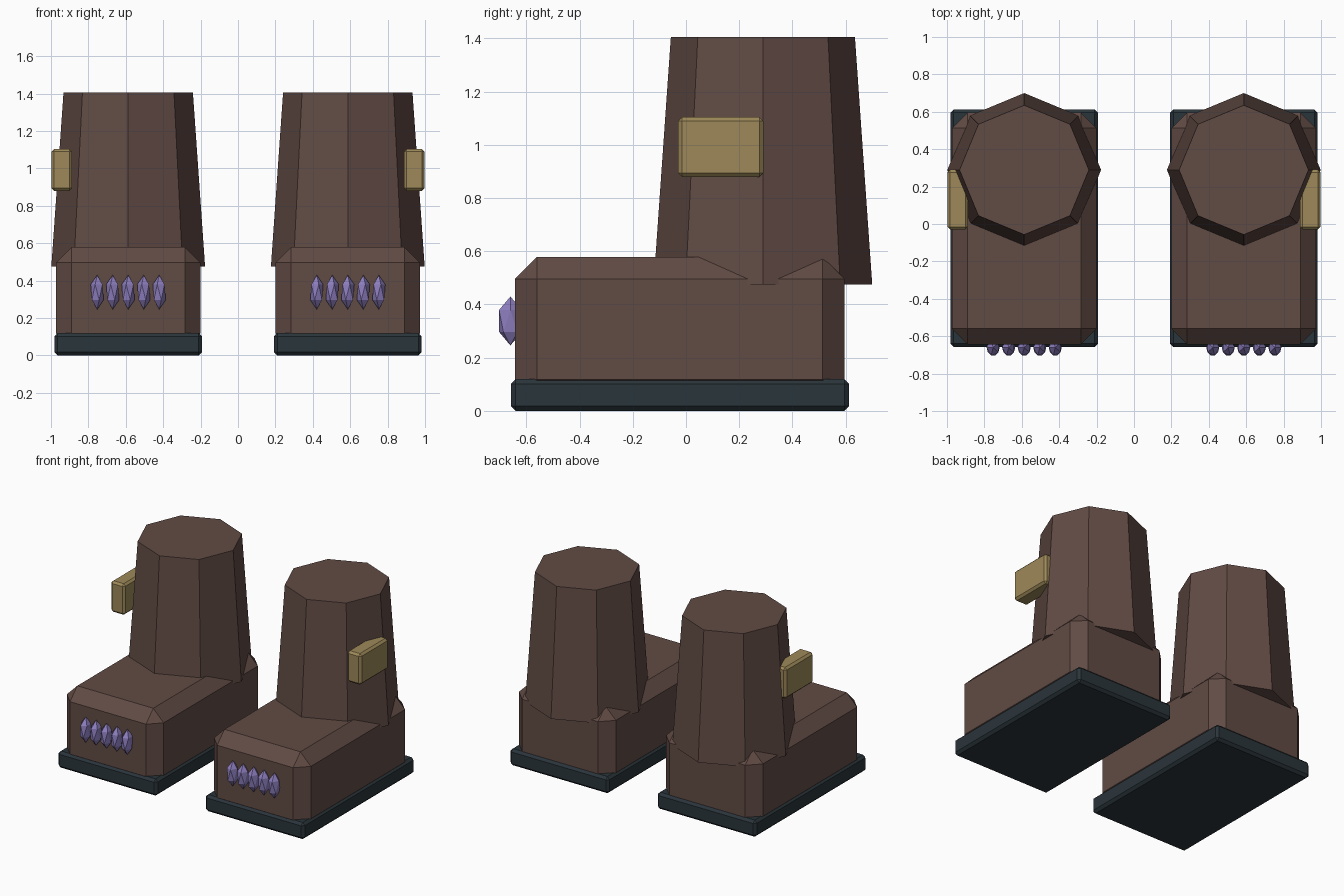
import bpy, bmesh
from math import pi
from mathutils import Matrix, Vector

if "Cube" in bpy.data.objects:
    bpy.data.objects.remove(bpy.data.objects["Cube"])

CX = 0.587  # centre of one boot


def material(name, rgb):
    m = bpy.data.materials.new(name)
    m.diffuse_color = (*rgb, 1)
    m.use_nodes = True
    m.node_tree.nodes["Principled BSDF"].inputs["Base Color"].default_value = m.diffuse_color
    return m


leather = material("leather", (0.12, 0.07, 0.058))
rubber = material("rubber", (0.023, 0.035, 0.043))
brass = material("brass", (0.34, 0.25, 0.10))
gem = material("gem", (0.27, 0.21, 0.52))


def finish(name, bm, mat):
    """Turn a bmesh into an object mirrored to the other boot."""
    bmesh.ops.recalc_face_normals(bm, faces=bm.faces[:])
    me = bpy.data.meshes.new(name)
    bm.to_mesh(me)
    bm.free()
    me.materials.append(mat)
    ob = bpy.data.objects.new(name, me)
    bpy.context.collection.objects.link(ob)
    mod = ob.modifiers.new("other_boot", 'MIRROR')
    mod.use_mirror_merge = False
    return ob


def chamfer_box(name, lo, hi, width, mat):
    lo, hi = Vector(lo), Vector(hi)
    bm = bmesh.new()
    bmesh.ops.create_cube(bm, size=1, matrix=Matrix.LocRotScale(
        (lo + hi) / 2, None, hi - lo))
    bmesh.ops.bevel(bm, geom=bm.edges[:], offset=width, segments=1,
                    affect='EDGES', profile=0.5)
    return finish(name, bm, mat)


# Sole, foot and outer buckle
chamfer_box("sole", (CX - 0.395, -0.658, 0), (CX + 0.395, 0.613, 0.12), 0.018, rubber)
chamfer_box("foot", (CX - 0.386, -0.643, 0.035), (CX + 0.386, 0.596, 0.579), 0.083, leather)
chamfer_box("buckle", (0.887, -0.03, 0.88), (0.998, 0.291, 1.104), 0.015, brass)

# Tapered eight-sided shaft
bm = bmesh.new()
bmesh.ops.create_cone(bm, cap_ends=True, segments=8, radius1=0.411, radius2=0.346,
                      depth=0.93, matrix=Matrix.Translation((CX, 0.289, 0.94)))
finish("shaft", bm, leather)

# Row of toe crystals
bm = bmesh.new()
for i in range(5):
    bmesh.ops.create_icosphere(bm, subdivisions=1, radius=1, matrix=Matrix.LocRotScale(
        Vector((CX + (i - 2) * 0.083, -0.66, 0.338)), None, Vector((0.039, 0.05, 0.092))))
finish("toe_crystals", bm, gem)
